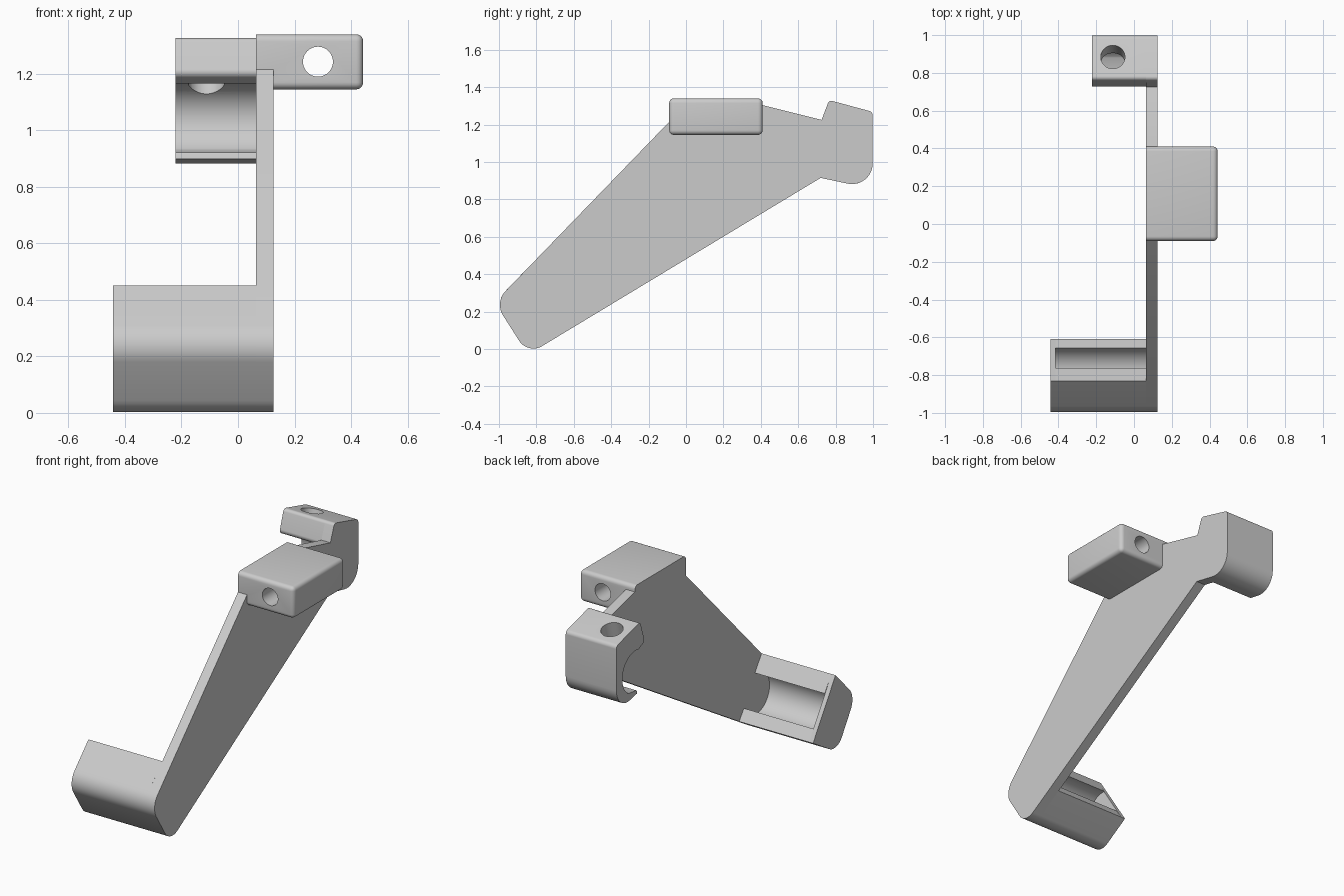
import bpy
import bmesh
from math import sin, cos, tan, radians
from mathutils import Vector, Matrix

cube = bpy.data.objects.get("Cube")
if cube:
    bpy.data.objects.remove(cube, do_unlink=True)

grey = bpy.data.materials.new("plain grey")
grey.use_nodes = True
grey.diffuse_color = (0.6, 0.6, 0.6, 1)
grey.node_tree.nodes["Principled BSDF"].inputs["Base Color"].default_value = (0.6, 0.6, 0.6, 1)


def make_object(name, bm):
    bmesh.ops.recalc_face_normals(bm, faces=bm.faces)
    mesh = bpy.data.meshes.new(name)
    bm.to_mesh(mesh)
    bm.free()
    mesh.materials.append(grey)
    obj = bpy.data.objects.new(name, mesh)
    bpy.context.collection.objects.link(obj)
    return obj


def rounded(corners, steps=10):
    """Turn (y, z, radius) corners into an outline with filleted corners."""
    points = []
    for i, (y, z, r) in enumerate(corners):
        p = Vector((y, z))
        if r == 0:
            points.append(p)
            continue
        a = (Vector(corners[i - 1][:2]) - p).normalized()
        b = (Vector(corners[(i + 1) % len(corners)][:2]) - p).normalized()
        half = a.angle(b) / 2
        centre = p + (a + b).normalized() * (r / sin(half))
        start = (p + a * (r / tan(half)) - centre).normalized()
        end = (p + b * (r / tan(half)) - centre).normalized()
        points += [centre + start.slerp(end, k / steps).normalized() * r
                   for k in range(steps + 1)]
    return points


def arc(cy, cz, r, start, end, steps=40):
    angles = [radians(start + (end - start) * k / steps) for k in range(steps + 1)]
    return [(cy + r * cos(a), cz + r * sin(a), 0) for a in angles]


def extrude(name, corners, x0, x1):
    """Extrude a side outline along x."""
    bm = bmesh.new()
    face = bm.faces.new([bm.verts.new((x0, p.x, p.y)) for p in rounded(corners)])
    moved = bmesh.ops.extrude_face_region(bm, geom=[face])["geom"]
    verts = [v for v in moved if isinstance(v, bmesh.types.BMVert)]
    bmesh.ops.translate(bm, verts=verts, vec=(x1 - x0, 0, 0))
    return make_object(name, bm)


def drill(obj, centre, radius, depth, tilt):
    """Cut a round hole whose axis is z turned about x by tilt."""
    bm = bmesh.new()
    matrix = Matrix.Translation(centre) @ Matrix.Rotation(radians(tilt), 4, 'X')
    bmesh.ops.create_cone(bm, cap_ends=True, segments=48, radius1=radius,
                          radius2=radius, depth=depth, matrix=matrix)
    cutter = make_object("hole_cutter", bm)
    cutter.hide_render = True
    mod = obj.modifiers.new("hole", 'BOOLEAN')
    mod.operation = 'DIFFERENCE'
    mod.solver = 'EXACT'
    mod.object = cutter
    bpy.context.view_layer.objects.active = obj
    bpy.ops.object.modifier_apply(modifier=mod.name)
    bpy.data.objects.remove(cutter, do_unlink=True)


PLATE_IN, PLATE_OUT, HALF_WIDTH = 0.063, 0.125, 0.443

# Shared outer corners of the two clips
foot = [(-0.845, -0.03, 0.09), (-1.023, 0.25, 0.106)]
hook_top = [(0.765, 1.331, 0.02), (0.998, 1.268, 0.025)]
hook_bottom = [(0.998, 0.856, 0.11)]

# Flat side plate
plate = extrude("side_plate",
                foot + [(-0.02, 1.287, 0), (0.0, 1.305, 0), (0.405, 1.305, 0), (0.725, 1.225, 0)]
                + hook_top + hook_bottom + [(0.72, 0.915, 0)],
                PLATE_IN, PLATE_OUT)

# Lower clip: open channel closed by a thin end wall
arm_up, arm_low = [(-0.83, 0.45, 0)], [(-0.61, 0.112, 0)]
channel = extrude("lower_clip",
                  foot + arm_up + arc(-0.777, 0.225, 0.13, 84, 338) + arm_low,
                  -0.415, PLATE_IN)
end_wall = extrude("lower_clip_end_wall", foot + arm_up + arm_low, -HALF_WIDTH, -0.415)

# Upper clip: hook with a round seat and a screw hole through its jaw
hook = extrude("upper_clip",
               hook_top + hook_bottom
               + [(0.795, 0.899, 0), (0.80, 0.921, 0.008)]
               + arc(0.81, 1.04, 0.13, -57.5, 103.5)
               + [(0.722, 1.195, 0.025)],
               -0.222, PLATE_IN)
drill(hook, (-0.112, 0.863, 1.22), 0.064, 0.26, -15)

# Mounting block, rounded everywhere but at its inner end
bm = bmesh.new()
bmesh.ops.create_cube(bm, size=1, matrix=Matrix.Translation(((PLATE_IN + HALF_WIDTH) / 2, 0.16, 1.2425))
                      @ Matrix.Diagonal((HALF_WIDTH - PLATE_IN, 0.5, 0.195, 1)))
edges = [e for e in bm.edges if max(v.co.x for v in e.verts) > 0.3]
bmesh.ops.bevel(bm, geom=edges, offset=0.025, segments=5, profile=0.5, affect='EDGES')
block = make_object("mounting_block", bm)
drill(block, (0.283, 0.16, 1.243), 0.053, 0.8, 90)

# Smooth curves with sharp edges kept
for obj in (plate, channel, end_wall, hook, block):
    bpy.ops.object.select_all(action='DESELECT')
    obj.select_set(True)
    bpy.context.view_layer.objects.active = obj
    bpy.ops.object.shade_smooth_by_angle(angle=radians(30))
